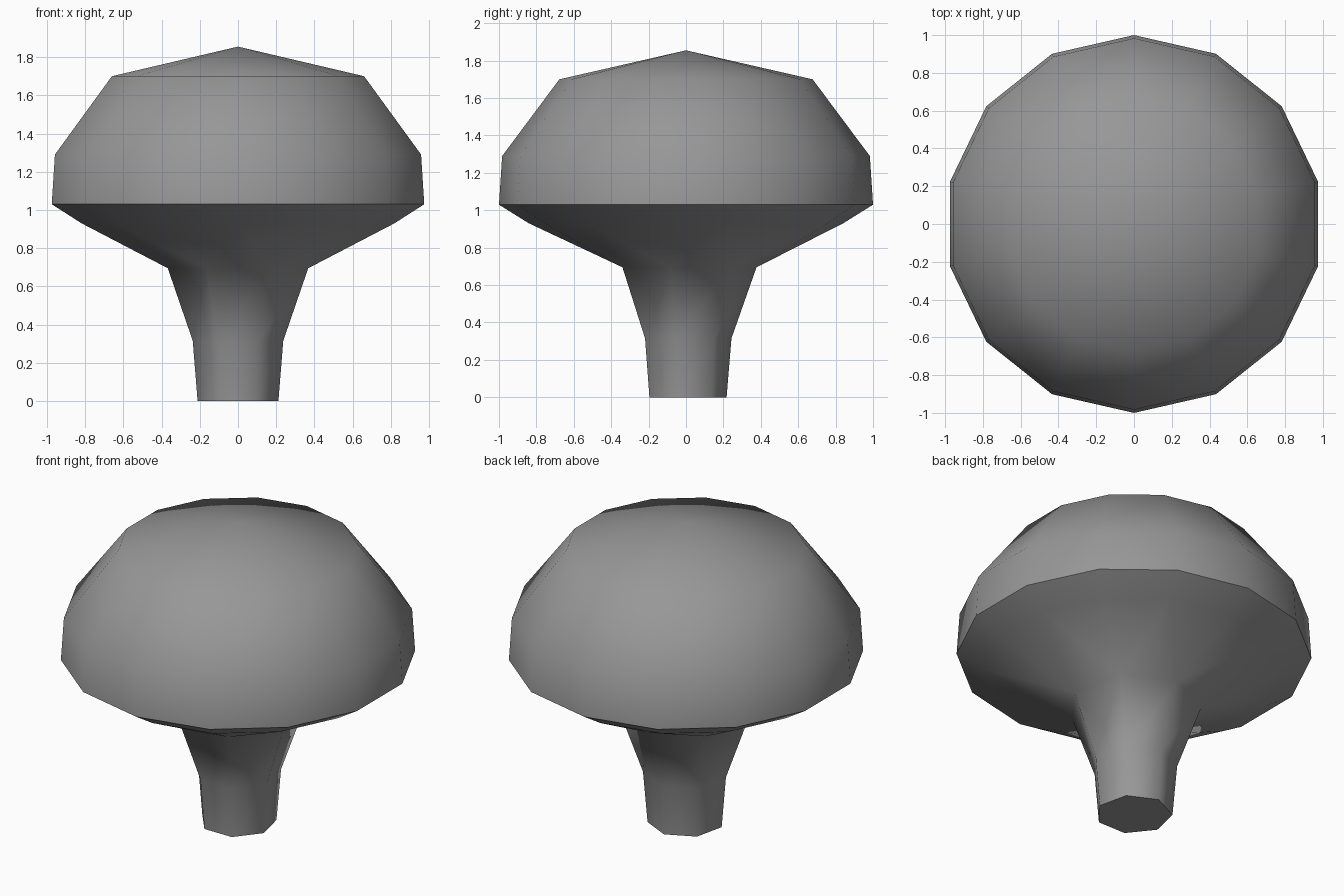
import bpy, bmesh
from math import pi, sin, cos, radians

if "Cube" in bpy.data.objects:
    bpy.data.objects.remove(bpy.data.objects["Cube"])

# Dark grey for the whole mushroom
grey = bpy.data.materials.new("dark_grey")
grey.diffuse_color = (0.31, 0.31, 0.31, 1)
grey.use_nodes = True
grey.node_tree.nodes["Principled BSDF"].inputs["Base Color"].default_value = grey.diffuse_color


def ring(bm, n, r, z):
    # regular ring with one corner pointing to +y
    return [bm.verts.new((r * cos(pi / 2 + 2 * pi * k / n),
                          r * sin(pi / 2 + 2 * pi * k / n), z)) for k in range(n)]


def bridge(bm, lower, upper):
    n = len(lower)
    for k in range(n):
        j = (k + 1) % n
        bm.faces.new((lower[k], lower[j], upper[j], upper[k]))


def finish(bm, name):
    mesh = bpy.data.meshes.new(name)
    bm.to_mesh(mesh)
    bm.free()
    mesh.materials.append(grey)
    ob = bpy.data.objects.new(name, mesh)
    bpy.context.collection.objects.link(ob)
    bpy.ops.object.select_all(action='DESELECT')
    ob.select_set(True)
    bpy.context.view_layer.objects.active = ob
    bpy.ops.object.shade_smooth_by_angle(angle=radians(65))
    return ob


# Mushroom cap: 14-sided dome closing in a low point
bm = bmesh.new()
rings = [ring(bm, 14, r, z) for r, z in ((1.0, 1.03), (0.983, 1.29), (0.677, 1.70))]
for a, b in zip(rings, rings[1:]):
    bridge(bm, a, b)
tip = bm.verts.new((0, 0, 1.855))
top = rings[-1]
for k in range(14):
    bm.faces.new((top[k], top[(k + 1) % 14], tip))
finish(bm, "mushroom_cap")

# Stem: 7-sided, flaring into the 14-sided underside of the cap
bm = bmesh.new()
rings = [ring(bm, 7, r, z) for r, z in ((0.217, 0.0), (0.243, 0.315), (0.377, 0.695))]
bm.faces.new(rings[0][::-1])
for a, b in zip(rings, rings[1:]):
    bridge(bm, a, b)
neck = rings[-1]
under = ring(bm, 14, 0.84, 0.93)
for k in range(7):
    j = (k + 1) % 7
    a, m, b = under[2 * k], under[2 * k + 1], under[2 * j]
    bm.faces.new((neck[k], m, a))
    bm.faces.new((neck[k], neck[j], m))
    bm.faces.new((neck[j], b, m))
bridge(bm, under, ring(bm, 14, 1.0, 1.03))
finish(bm, "stem_and_underside")
